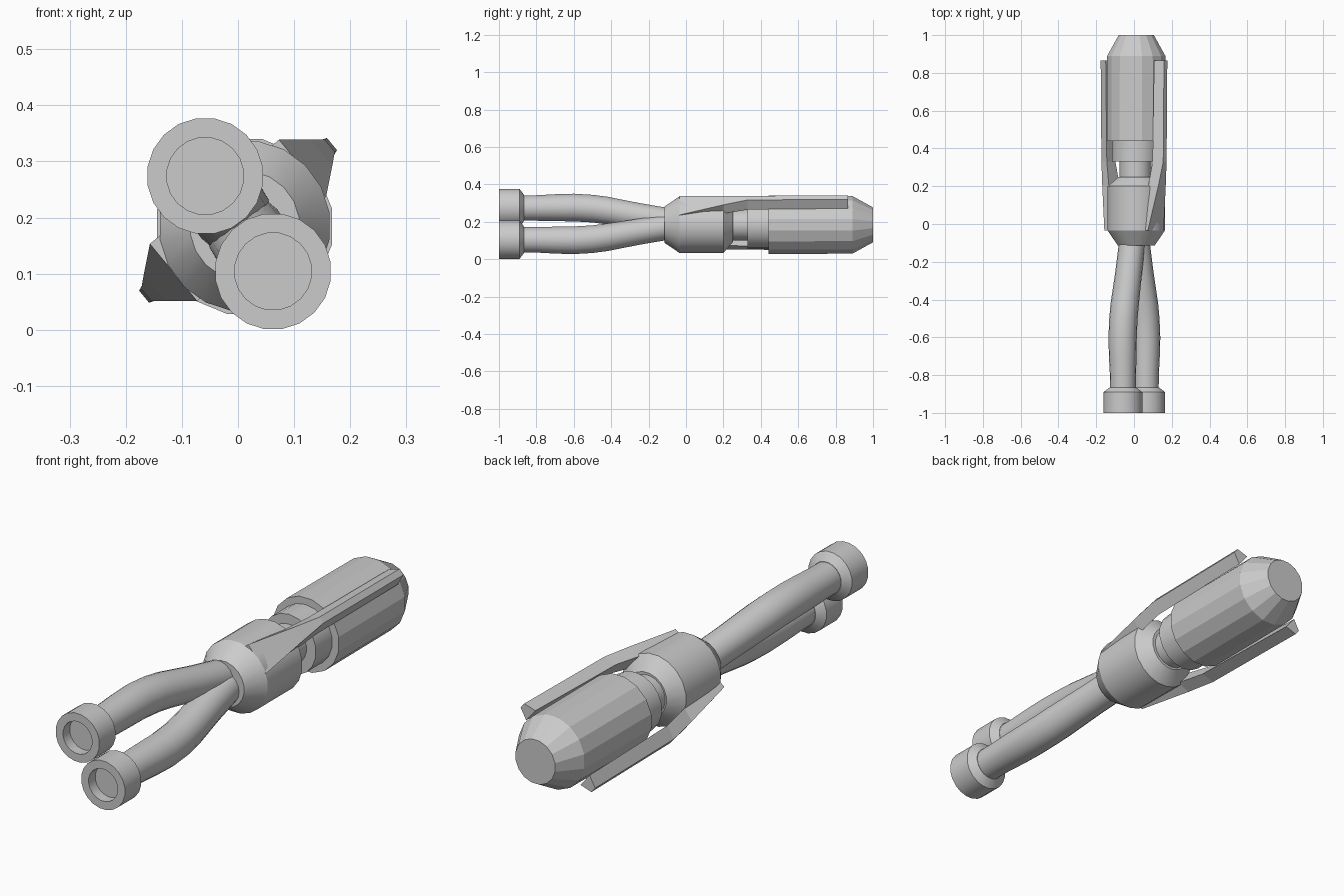
import bpy, bmesh, math
from mathutils import Vector

if "Cube" in bpy.data.objects:
    bpy.data.objects.remove(bpy.data.objects["Cube"])

CX, CZ = 0.002, 0.189      # half-turn symmetry axis of tubes and fins


def ring(bm, x, y, z, r, n, phase=0.0):
    return [bm.verts.new((x + r * math.cos(2 * math.pi * (i + phase) / n), y,
                          z + r * math.sin(2 * math.pi * (i + phase) / n))) for i in range(n)]


def skin(name, make_rings, smooth=None):
    """Bridge successive cross-sections and cap both ends."""
    bm = bmesh.new()
    rings = make_rings(bm)
    n = len(rings[0])
    for a, b in zip(rings, rings[1:]):
        for i in range(n):
            bm.faces.new((a[i], a[(i + 1) % n], b[(i + 1) % n], b[i]))
    bm.faces.new(rings[0])
    bm.faces.new(rings[-1])
    bmesh.ops.recalc_face_normals(bm, faces=bm.faces)
    me = bpy.data.meshes.new(name)
    bm.to_mesh(me)
    bm.free()
    ob = bpy.data.objects.new(name, me)
    bpy.context.collection.objects.link(ob)
    if smooth:
        bpy.ops.object.select_all(action='DESELECT')
        ob.select_set(True)
        bpy.context.view_layer.objects.active = ob
        bpy.ops.object.shade_smooth_by_angle(angle=math.radians(smooth))
    return ob


def lathe(name, x, z, profile, n, smooth=None):
    return skin(name, lambda bm: [ring(bm, x, y, z, r, n, 0.5) for y, r in profile], smooth)


# Central body, neck and stepped collar
lathe("body", 0.012, 0.185, [(-0.115, 0.098), (-0.035, 0.153), (0.2, 0.153), (0.25, 0.095)], 20, 25)
lathe("neck", 0.008, 0.185, [(0.22, 0.085), (0.36, 0.085)], 20, 25)
lathe("neck_ring", 0.01, 0.184, [(0.33, 0.128), (0.46, 0.128)], 18, 25)

# Faceted rear head
lathe("head", 0.012, 0.184, [(0.44, 0.159), (0.89, 0.157), (1.0, 0.095)], 16)

# Twin tubes, splitting apart toward the front: (y, spread, radius)
tube_path = [(-0.90, 1.0, 0.068), (-0.80, 1.0, 0.069), (-0.70, 1.02, 0.073), (-0.60, 1.03, 0.075),
             (-0.50, 0.96, 0.075), (-0.42, 0.84, 0.075), (-0.25, 0.49, 0.071), (-0.10, 0.2, 0.07)]
# Recessed end socket, starting at the recess floor
socket = [(-0.955, 0.069), (-1.0, 0.069), (-1.0, 0.104), (-0.89, 0.104), (-0.865, 0.07)]
for side, s in (("upper", 1), ("lower", -1)):
    dx, dz = -0.0605 * s, 0.085 * s
    skin(side + "_tube", lambda bm: [ring(bm, CX + dx * k, y, CZ + dz * k, r, 18)
                                     for y, k, r in tube_path], 30)
    lathe(side + "_socket", CX + dx, CZ + dz, socket, 20, 25)

# Two long fins: (y, inner radius, inner half width, outer radius, outer half width)
fin_sections = [(-0.035, 0.10, 0.066, 0.149, 0.066), (0.2, 0.135, 0.045, 0.192, 0.031),
                (0.33, 0.157, 0.036, 0.212, 0.014), (0.865, 0.166, 0.034, 0.217, 0.014)]
ANGLE = math.radians(39.5)


def fin_rings(s):
    u = Vector((math.cos(ANGLE), 0, math.sin(ANGLE))) * s
    t = Vector((-u.z, 0, u.x))

    def build(bm):
        out = []
        for y, ri, wi, ro, wo in fin_sections:
            c = Vector((0, y, 0.197 if s < 0 else 0.193))
            out.append([bm.verts.new(c + u * r + t * w)
                        for r, w in ((ri, -wi), (ro, -wo), (ro, wo), (ri, wi))])
        return out
    return build


for side, s in (("upper", 1), ("lower", -1)):
    skin(side + "_fin", fin_rings(s))
